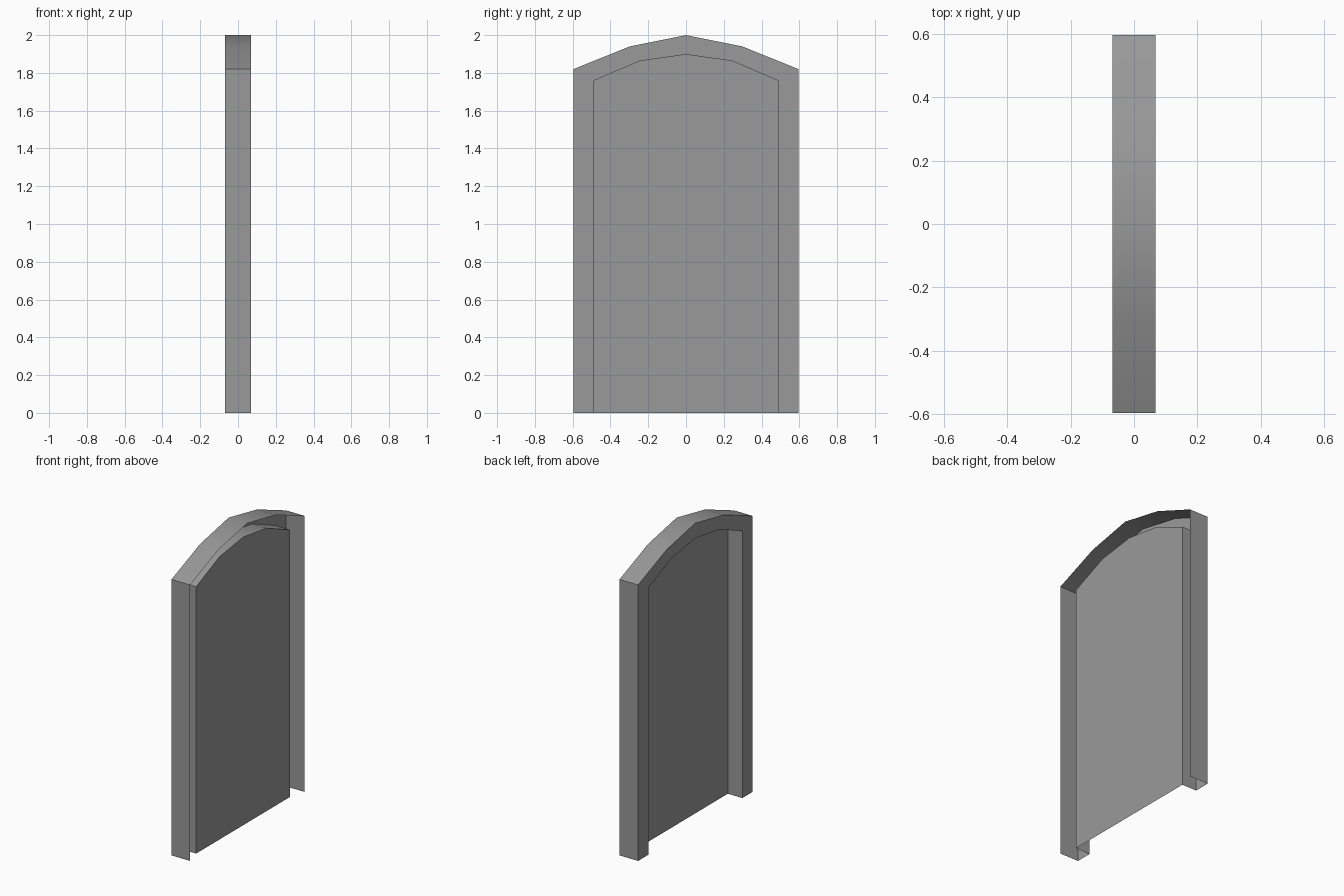
import bpy
import bmesh
import math

cube = bpy.data.objects.get("Cube")
if cube:
    bpy.data.objects.remove(cube, do_unlink=True)

grey = bpy.data.materials.new("plain grey")
grey.use_nodes = True
colour = (0.32, 0.32, 0.32, 1)
grey.diffuse_color = colour
grey.node_tree.nodes["Principled BSDF"].inputs["Base Color"].default_value = colour

FACE_X, PANEL_X, OPEN_X = -0.068, 0.038, 0.068


def arch(half, spring, shoulder, top):
    """Open arch outline as (y, z), from one foot over the top to the other."""
    side = [(-half, 0), (-half, spring), (-half / 2, shoulder)]
    return side + [(0, top)] + [(-y, z) for y, z in reversed(side)]


outer = arch(0.596, 1.82, 1.94, 2.0)
inner = arch(0.49, 1.76, 1.865, 1.9)


def ring(bm, outline, x):
    return [bm.verts.new((x, y, z)) for y, z in outline]


def bridge(bm, a, b):
    for i in range(len(a) - 1):
        bm.faces.new((a[i], a[i + 1], b[i + 1], b[i]))


def finish(name, bm):
    mesh = bpy.data.meshes.new(name)
    bm.to_mesh(mesh)
    bm.free()
    mesh.materials.append(grey)
    obj = bpy.data.objects.new(name, mesh)
    bpy.context.collection.objects.link(obj)
    bpy.ops.object.select_all(action="DESELECT")
    obj.select_set(True)
    bpy.context.view_layer.objects.active = obj
    bpy.ops.object.shade_smooth_by_angle(angle=math.radians(30))


# Arched frame: outer wall, flat rim and reveal, open at the feet and far side
bm = bmesh.new()
loops = [ring(bm, outer, OPEN_X), ring(bm, outer, FACE_X),
         ring(bm, inner, FACE_X), ring(bm, inner, PANEL_X)]
for a, b in zip(loops, loops[1:]):
    bridge(bm, b, a)
finish("door_frame", bm)

# Flat panel closing the reveal, facing the rim side
bm = bmesh.new()
bm.faces.new(reversed(ring(bm, inner, PANEL_X)))
bm.normal_update()
for face in bm.faces:
    if face.normal.x > 0:
        face.normal_flip()
finish("door_panel", bm)
